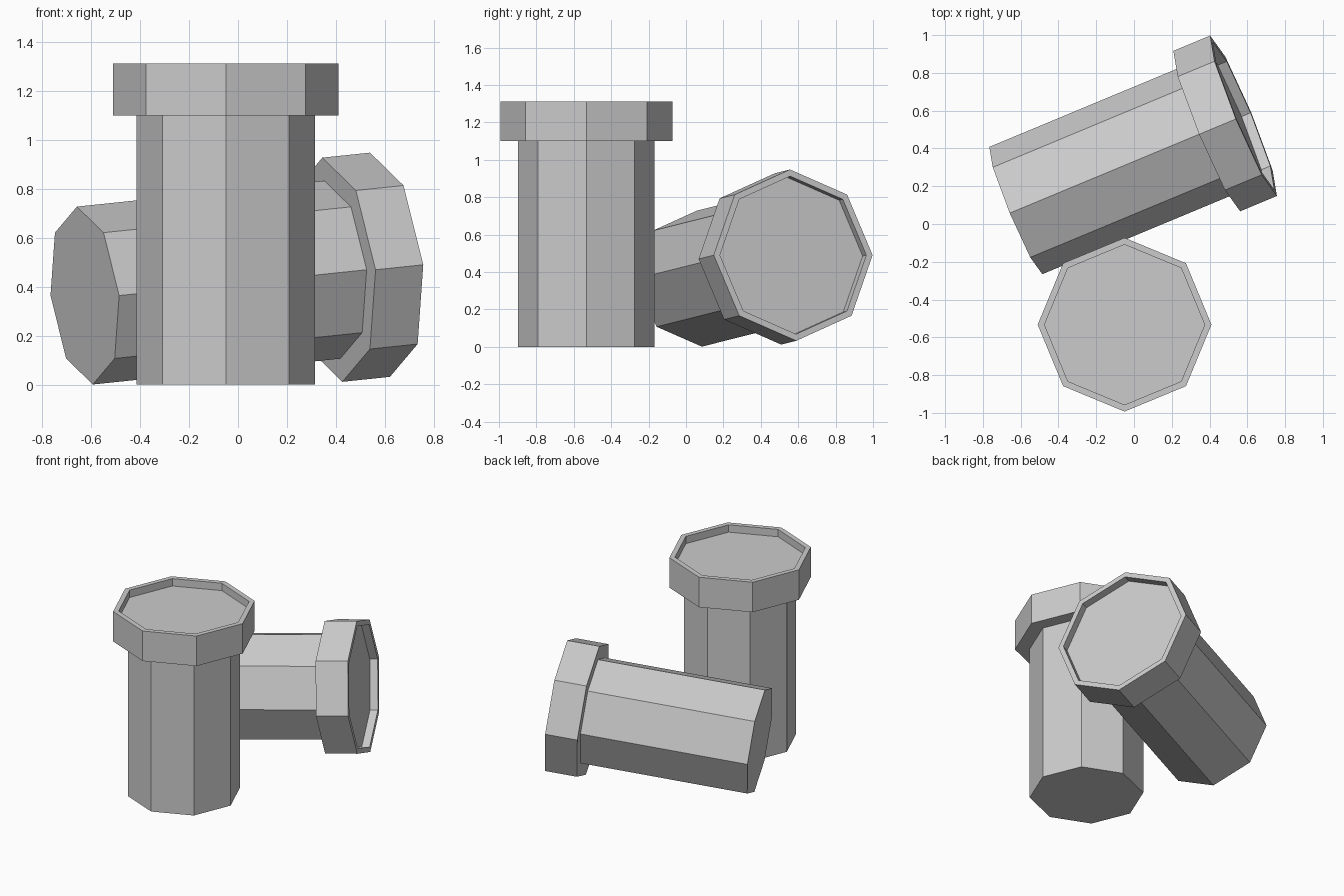
import bpy, bmesh
from math import cos, sin, pi, radians
from mathutils import Matrix, Vector

if "Cube" in bpy.data.objects:
    bpy.data.objects.remove(bpy.data.objects["Cube"])

SIDES = 8
# (radius, height) from the closed base, over the collar, down to the recessed floor
PROFILE = [(0.365, 0), (0.365, 1.10), (0.46, 1.10),
           (0.46, 1.312), (0.424, 1.312), (0.424, 1.26)]


def collared_pipe(name, matrix):
    bm = bmesh.new()
    rings = [[bm.verts.new((r * cos(2 * pi * i / SIDES), r * sin(2 * pi * i / SIDES), z))
              for i in range(SIDES)] for r, z in PROFILE]
    for a, b in zip(rings, rings[1:]):
        for i in range(SIDES):
            j = (i + 1) % SIDES
            bm.faces.new((a[i], a[j], b[j], b[i]))
    bm.faces.new(rings[0][::-1])
    bm.faces.new(rings[-1])
    bmesh.ops.recalc_face_normals(bm, faces=bm.faces)
    mesh = bpy.data.meshes.new(name)
    bm.to_mesh(mesh)
    bm.free()
    obj = bpy.data.objects.new(name, mesh)
    bpy.context.collection.objects.link(obj)
    obj.matrix_world = matrix
    return obj


# Standing pipe
collared_pipe("upright_pipe", Matrix.Translation((-0.05, -0.533, 0)))

# Fallen pipe, resting on its base edge and collar
turn = Matrix.Rotation(radians(22.6), 4, 'Z') @ Matrix.Rotation(radians(84.5), 4, 'Y')
mouth = Vector((0.58, 0.573, 0.49))
base = mouth - turn @ Vector((0, 0, 1.312))
collared_pipe("fallen_pipe", Matrix.Translation(base) @ turn)
